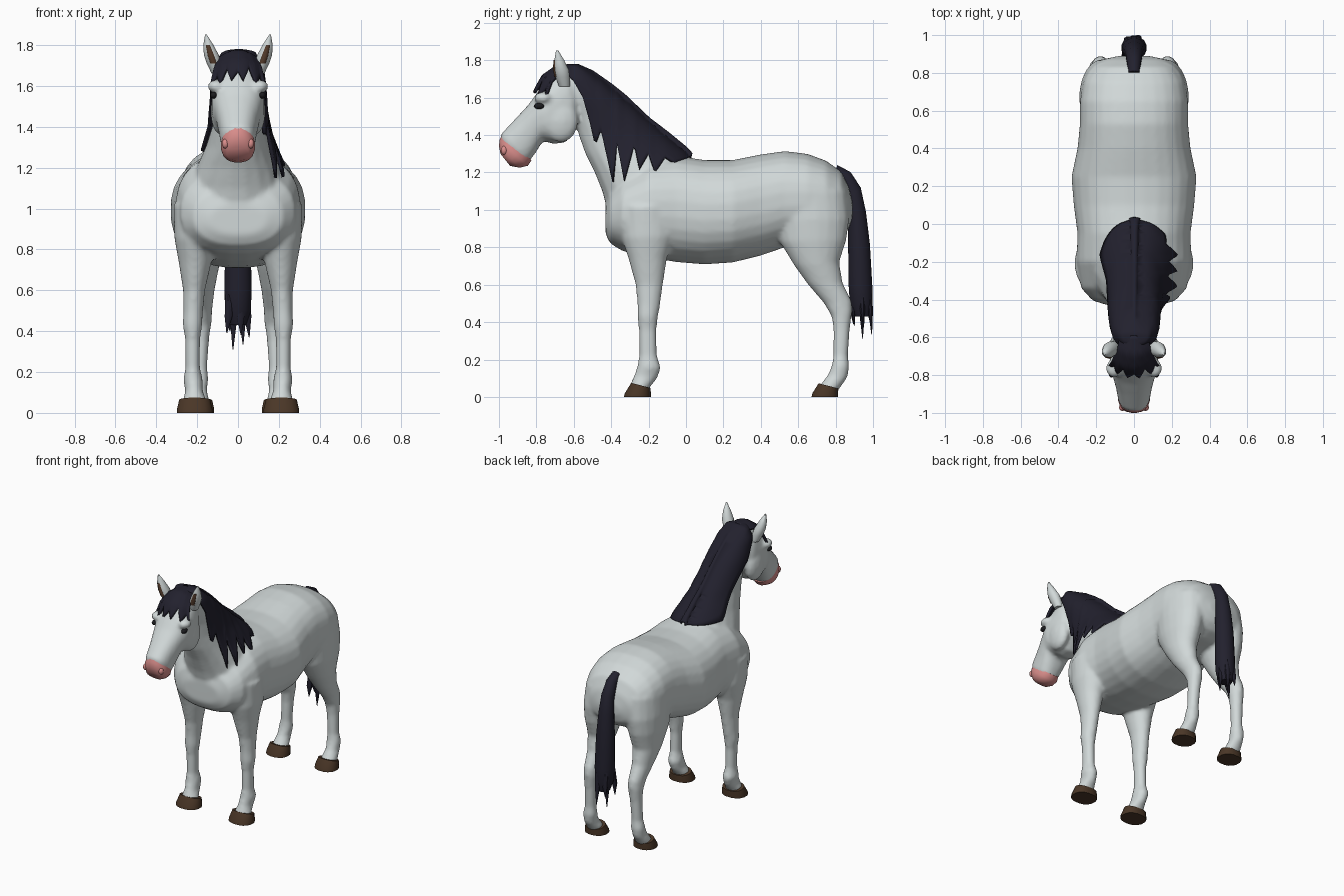
import bpy, bmesh, math
from mathutils import Vector


def material(name, r, g, b):
    m = bpy.data.materials.new(name)
    m.diffuse_color = (r, g, b, 1)
    return m


COAT = material("pale_grey_coat", 0.64, 0.69, 0.69)
HAIR = material("dark_hair", 0.016, 0.015, 0.027)
PINK = material("pink_muzzle", 0.70, 0.27, 0.26)
HOOF = material("brown_hoof", 0.068, 0.037, 0.02)
EARIN = material("brown_inner_ear", 0.09, 0.045, 0.025)
BLACK = material("black_eye", 0.012, 0.012, 0.014)


def interp(table, t):
    """Linear lookup: rows are (key, value, value...)."""
    if t <= table[0][0]:
        return table[0][1:]
    for a, b in zip(table, table[1:]):
        if t <= b[0]:
            f = (t - a[0]) / (b[0] - a[0])
            return tuple(p + (q - p) * f for p, q in zip(a[1:], b[1:]))
    return table[-1][1:]


def loft(bm, rings, side=1, n=2.0, seg=20):
    """Rings are (y0, z0, y1, z1, centre x, half width)."""
    loops = []
    for y0, z0, y1, z1, cx, hw in rings:
        loop = []
        for i in range(seg):
            a = 2 * math.pi * (i + 0.5) / seg
            c, s = math.cos(a), math.sin(a)
            c = math.copysign(abs(c) ** (2 / n), c) / 2
            s = math.copysign(abs(s) ** (2 / n), s)
            loop.append(bm.verts.new((side * (cx + hw * s), (y0 + y1) / 2 + (y0 - y1) * c,
                                      (z0 + z1) / 2 + (z0 - z1) * c)))
        loops.append(loop)
    for a, b in zip(loops, loops[1:]):
        for i in range(seg):
            j = (i + 1) % seg
            bm.faces.new((a[i], a[j], b[j], b[i]))
    bm.faces.new(loops[0])
    bm.faces.new(loops[-1])


def ball(bm, loc, scale):
    vs = bmesh.ops.create_uvsphere(bm, u_segments=14, v_segments=8, radius=1)["verts"]
    bmesh.ops.scale(bm, vec=scale, verts=vs)
    bmesh.ops.translate(bm, vec=loc, verts=vs)


def finish(name, bm, mat, angle=40):
    bmesh.ops.recalc_face_normals(bm, faces=bm.faces)
    me = bpy.data.meshes.new(name)
    bm.to_mesh(me)
    bm.free()
    me.materials.append(mat)
    ob = bpy.data.objects.new(name, me)
    bpy.context.collection.objects.link(ob)
    bpy.ops.object.select_all(action='DESELECT')
    ob.select_set(True)
    bpy.context.view_layer.objects.active = ob
    bpy.ops.object.shade_smooth_by_angle(angle=math.radians(angle))
    return ob


def sheet(name, rows, thickness):
    """Thin hair sheet from a grid of points."""
    bm = bmesh.new()
    g = [[bm.verts.new(p) for p in r] for r in rows]
    for a, b in zip(g, g[1:]):
        for i in range(len(a) - 1):
            bm.faces.new((a[i], a[i + 1], b[i + 1], b[i]))
    ob = finish(name, bm, HAIR, 60)
    mod = ob.modifiers.new("thickness", 'SOLIDIFY')
    mod.thickness, mod.offset = thickness, 0


# Body: torso, neck, head and legs fused into one skin
torso = [(-.43, 1.02, .87, .14), (-.405, 1.10, .82, .22), (-.34, 1.18, .78, .28),
         (-.2, 1.27, .745, .305), (-.05, 1.29, .72, .30), (.1, 1.267, .708, .32),
         (.25, 1.267, .718, .332), (.4, 1.297, .755, .30), (.53, 1.315, .80, .287),
         (.65, 1.30, .82, .287), (.75, 1.263, .83, .27), (.83, 1.205, .86, .225),
         (.872, 1.12, .9, .165), (.89, 1.04, .96, .08)]
# neck rows: z, front y, back y, half width
neck = [(.95, -.41, .10, .26), (1.1, -.45, .10, .245), (1.2, -.49, .06, .205),
        (1.3, -.54, 0, .16), (1.4, -.575, -.125, .127), (1.5, -.60, -.235, .115),
        (1.6, -.64, -.34, .11), (1.7, -.66, -.46, .095), (1.755, -.64, -.53, .065)]
head = [(-.57, 1.73, -.57, 1.53, 0, .08), (-.66, 1.75, -.585, 1.45, 0, .115),
        (-.74, 1.70, -.64, 1.36, 0, .128), (-.79, 1.635, -.71, 1.352, 0, .13),
        (-.845, 1.56, -.765, 1.37, 0, .112), (-.91, 1.49, -.80, 1.31, 0, .097),
        (-.99, 1.405, -.835, 1.262, 0, .085), (-.992, 1.36, -.87, 1.25, 0, .072)]
front_leg = [(-.36, 1.02, -.06, 1.02, .195, .12), (-.345, .85, -.06, .86, .212, .10),
             (-.308, .74, -.102, .74, .21, .081), (-.27, .6, -.123, .6, .215, .054),
             (-.26, .5, -.14, .48, .22, .048), (-.26, .43, -.15, .43, .223, .048),
             (-.252, .36, -.158, .36, .222, .037), (-.25, .22, -.155, .22, .222, .036),
             (-.26, .165, -.134, .155, .22, .048), (-.278, .115, -.152, .1, .215, .043),
             (-.30, .06, -.195, .05, .212, .06), (-.30, .03, -.2, .03, .212, .055)]
hind_leg = [(.45, 1.1, .86, 1.1, .15, .13), (.47, .95, .874, .95, .165, .125),
            (.50, .83, .858, .84, .175, .11), (.58, .70, .82, .72, .18, .087),
            (.652, .60, .838, .61, .18, .066), (.738, .50, .888, .51, .178, .052),
            (.778, .43, .89, .46, .178, .049), (.788, .36, .877, .37, .182, .041),
            (.788, .22, .866, .22, .188, .038), (.778, .165, .874, .165, .192, .048),
            (.76, .12, .864, .105, .195, .043), (.715, .06, .825, .05, .195, .056),
            (.71, .03, .81, .03, .195, .054)]

bm = bmesh.new()
loft(bm, [(y, t, y, b, 0, w) for y, t, b, w in torso], n=2.35, seg=28)
loft(bm, [(f, z, b, z, 0, w) for z, f, b, w in neck])
loft(bm, head, n=2.4)
for s in (1, -1):
    loft(bm, front_leg, s)
    loft(bm, hind_leg, s)
    ball(bm, (s * .108, -.765, 1.598), (.042, .05, .032))  # brow
    ball(bm, (s * .085, -.67, 1.475), (.05, .095, .115))   # jowl
body = finish("body", bm, COAT)
mod = body.modifiers.new("fuse", 'REMESH')
mod.mode, mod.voxel_size, mod.use_smooth_shade = 'VOXEL', 0.012, True
mod = body.modifiers.new("soften", 'SMOOTH')
mod.factor, mod.iterations = 0.5, 7
for m in ("fuse", "soften"):
    bpy.ops.object.modifier_apply(modifier=m)

# Muzzle
bm = bmesh.new()
loft(bm, [(-.985, 1.402, -.825, 1.265, 0, .079), (-.998, 1.375, -.845, 1.235, 0, .085),
          (-1, 1.34, -.89, 1.225, 0, .077), (-.992, 1.30, -.94, 1.235, 0, .055)], n=2.2)
finish("muzzle", bm, PINK, 60)

# Hooves
for name, rings in (
        ("front_hoof", [(-.333, 0, -.187, 0, .212, .088), (-.328, .02, -.187, .015, .212, .088),
                        (-.294, .075, -.188, .048, .212, .077)]),
        ("hind_hoof", [(.67, 0, .815, 0, .195, .08), (.675, .02, .815, .015, .195, .08),
                       (.708, .073, .815, .045, .195, .07)])):
    for s, tag in ((1, "_right"), (-1, "_left")):
        bm = bmesh.new()
        loft(bm, rings, s, 2.3, 16)
        finish(name + tag, bm, HOOF)

# Ears, eyes and nostrils
ear = [(-.68, 1.66, -.62, 1.66, .10, .03), (-.70, 1.71, -.62, 1.71, .117, .037),
       (-.708, 1.75, -.625, 1.75, .13, .038), (-.705, 1.80, -.65, 1.80, .145, .026),
       (-.695, 1.852, -.682, 1.852, .157, .004)]
for s, tag in ((1, "_right"), (-1, "_left")):
    bm = bmesh.new()
    loft(bm, ear, s, seg=12)
    finish("ear" + tag, bm, COAT, 60)
    bm = bmesh.new()
    loft(bm, [(y0 - .004, z, y0 + .02, z, cx + .002, w * .45)
              for y0, z, y1, _, cx, w in ear[1:4]], s, seg=10)
    finish("inner_ear" + tag, bm, EARIN, 60)
    bm = bmesh.new()
    ball(bm, (s * .119, -.785, 1.555), (.017, .028, .017))
    finish("eye" + tag, bm, BLACK, 60)
    bm = bmesh.new()
    ball(bm, (s * .062, -.972, 1.318), (.017, .018, .024))
    finish("nostril" + tag, bm, PINK, 60)

# Mane: sheet draped over the neck crest, jagged locks on the right side
crest = [(-.64, 1.768), (-.58, 1.773), (-.5, 1.738), (-.4, 1.668), (-.33, 1.612),
         (-.2, 1.488), (-.1, 1.412), (0, 1.33), (.03, 1.297)]
tips = [(-.64, 1.72), (-.6, 1.69), (-.55, 1.6), (-.515, 1.48), (-.485, 1.35), (-.455, 1.43),
        (-.425, 1.30), (-.39, 1.15), (-.37, 1.36), (-.33, 1.155), (-.275, 1.35), (-.25, 1.215),
        (-.2, 1.30), (-.165, 1.2), (-.11, 1.28), (-.06, 1.25), (.03, 1.285)]


def drape(y, top, bottom, f, side):
    z = top + (bottom - top) * f * f
    y0, y1, w = interp(neck, z)
    k = (2 * y - y0 - y1) / (y1 - y0)
    x = w * math.sqrt(max(0, 1 - k * k)) * min(1, f * 3) + (.026 if side > 0 else .018) * math.sqrt(f)
    return Vector((side * x, y, z))


rows = []
for i in range(68):
    y = -.64 + .01 * i
    top = interp(crest, y)[0]
    low_left = min(top - .005, max(1.28, top - min(.18, .06 + (y + .64) * 1.0)))
    left = [drape(y, top, low_left, j / 8, -1) for j in range(8, 0, -1)]
    right = [drape(y, top, min(top - .005, interp(tips, y)[0]), j / 14, 1) for j in range(15)]
    rows.append(left + right)
sheet("mane", rows, .016)

# Forelock: fringe falling over the forehead
path = [(0, -.59, 1.773, .07), (.4, -.69, 1.768, .085), (.7, -.765, 1.715, .115), (1, -.818, 1.62, .135)]
fringe = [(-1, 1), (-.8, .85), (-.65, 1), (-.45, .78), (-.25, .97), (0, .84),
          (.2, .98), (.45, .76), (.65, 1), (.85, .84), (1, 1)]
rows = []
for i in range(41):
    v = -1 + i / 20
    col = []
    for j in range(11):
        y, z, w = interp(path, j / 10 * interp(fringe, v)[0])
        col.append((w * v, y + .065 * v * v * j / 10, z - .03 * v * v))
    rows.append(col)
sheet("forelock", rows, .016)

# Tail: one thick bundle ending in pointed locks
bm = bmesh.new()
loft(bm, [(.79, 1.19, .81, 1.24, 0, .03), (.83, 1.14, .88, 1.203, 0, .038),
          (.86, 1.05, .935, 1.12, 0, .045), (.866, .95, .963, .99, 0, .054),
          (.866, .8, .984, .82, 0, .064), (.868, .6, .997, .6, 0, .068),
          (.875, .5, .998, .5, 0, .064), (.90, .43, .985, .43, 0, .04)], seg=16)
for x, y, z in ((-.055, .895, .39), (-.025, .945, .31), (.025, .993, .335),
                (.055, .95, .37), (.015, .90, .38), (-.04, .985, .4)):
    my = .93 + (y - .93) * .6
    loft(bm, [(my - .025, .58, my + .025, .58, x * .7, .025),
              (y - .022, .47, y + .008, .47, x * .85, .02),
              (y - .002, z, y + .002, z, x, .002)], seg=8)
finish("tail", bm, HAIR)
